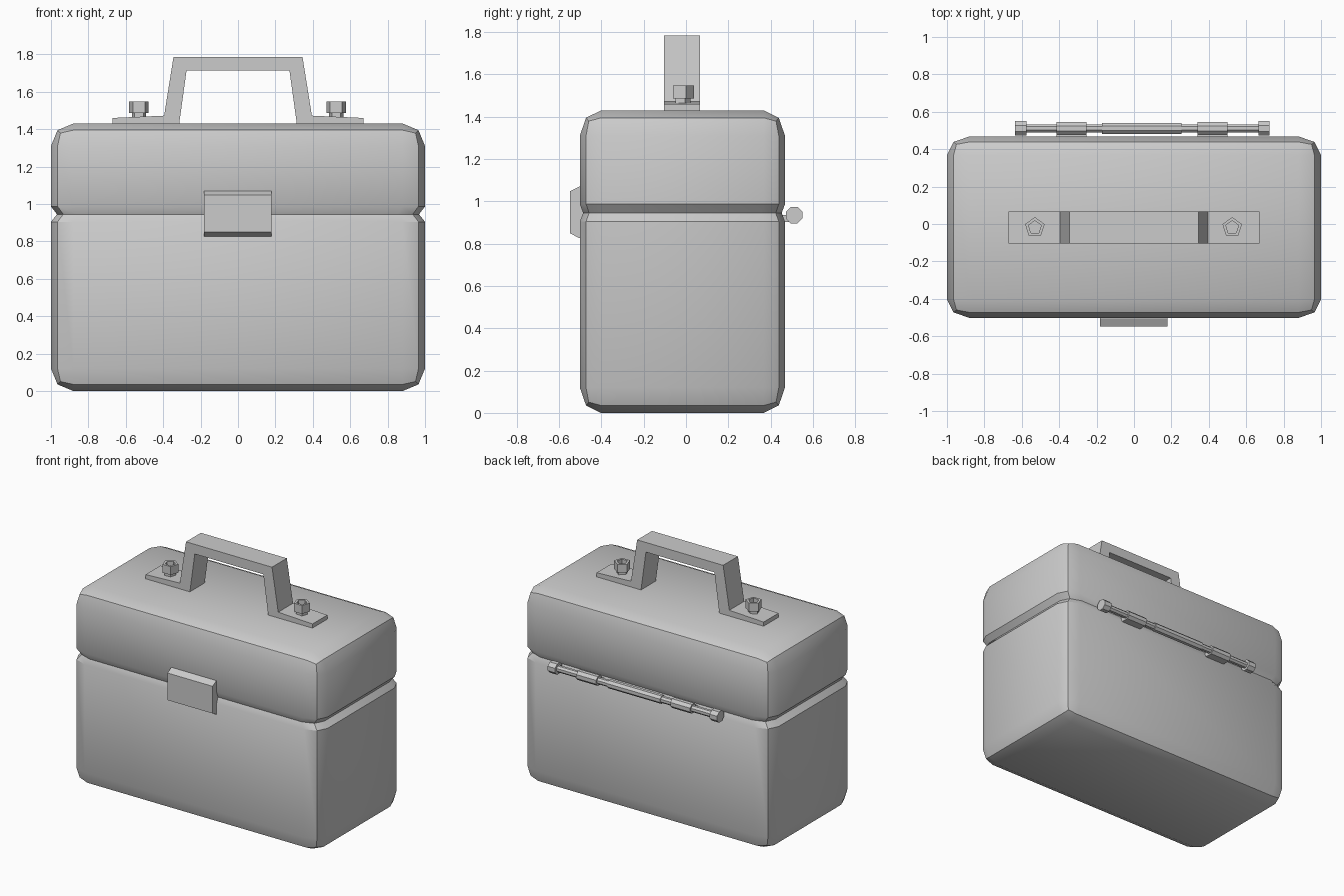
import bpy, bmesh, math
from mathutils import Vector

if "Cube" in bpy.data.objects:
    bpy.data.objects.remove(bpy.data.objects["Cube"])

CY = -0.017  # centre of the box in y


def finish(bm, name, smooth=False):
    bmesh.ops.recalc_face_normals(bm, faces=bm.faces)
    me = bpy.data.meshes.new(name)
    bm.to_mesh(me)
    bm.free()
    ob = bpy.data.objects.new(name, me)
    bpy.context.collection.objects.link(ob)
    if smooth:
        bpy.ops.object.select_all(action='DESELECT')
        ob.select_set(True)
        bpy.context.view_layer.objects.active = ob
        bpy.ops.object.shade_smooth_by_angle(angle=math.radians(30))
    return ob


def prism(bm, ring, lo, hi, axis):
    """Extrude a 2D ring along an axis from lo to hi; returns the far cap."""
    def at(p, d):
        q = list(p)
        q.insert(axis, d)
        return bm.verts.new(q)
    a = [at(p, lo) for p in ring]
    b = [at(p, hi) for p in ring]
    bm.faces.new(a)
    cap = bm.faces.new(b)
    for i in range(len(ring)):
        j = (i + 1) % len(ring)
        bm.faces.new((a[i], a[j], b[j], b[i]))
    return cap


def ngon(n, r, cx, cy, start):
    return [(cx + r * math.cos(start + 2 * math.pi * i / n),
             cy + r * math.sin(start + 2 * math.pi * i / n)) for i in range(n)]


# Box with lid: bevelled block with a V groove at the seam
H, D, B = 1.43, 0.485, 0.12
bm = bmesh.new()
bmesh.ops.create_cube(bm, size=2)
bmesh.ops.scale(bm, vec=(1, D * 1.2, H / 2), verts=bm.verts)
bmesh.ops.translate(bm, vec=(0, 0, H / 2), verts=bm.verts)
bmesh.ops.bevel(bm, geom=bm.edges[:], offset=B, offset_type='OFFSET',
                segments=2, profile=0.5, affect='EDGES')
bmesh.ops.scale(bm, vec=(1, 1 / 1.2, 1), verts=bm.verts)
for z in (0.905, 0.945, 0.987):
    bmesh.ops.bisect_plane(bm, geom=bm.verts[:] + bm.edges[:] + bm.faces[:],
                           plane_co=(0, 0, z), plane_no=(0, 0, 1))
for v in bm.verts:
    if abs(v.co.z - 0.945) < 0.002:
        v.co.x *= 0.968
        v.co.y *= 0.968
bmesh.ops.translate(bm, vec=(0, CY, 0), verts=bm.verts)
finish(bm, "box_with_lid", smooth=True)

# Carrying handle with flat feet
half = [(-0.315, 1.425), (-0.67, 1.425), (-0.67, 1.46), (-0.395, 1.472), (-0.345, 1.785)]
inner = (-0.275, 1.715)
outline = [inner] + half + [(-x, z) for x, z in reversed(half)] + [(-inner[0], inner[1])]
bm = bmesh.new()
prism(bm, outline, -0.103, 0.067, 1)
finish(bm, "handle")

# Five-sided bolts with a socket
for name, x in (("left_bolt", -0.53), ("right_bolt", 0.525)):
    bm = bmesh.new()
    up = math.pi / 2
    prism(bm, ngon(5, 0.04, x, -0.018, up), 1.455, 1.49, 2)
    cap = prism(bm, ngon(5, 0.055, x, -0.018, up), 1.487, 1.548, 2)
    bm.normal_update()
    bmesh.ops.inset_region(bm, faces=[cap], thickness=0.019)
    socket = bmesh.ops.extrude_discrete_faces(bm, faces=[cap])["faces"][0]
    bmesh.ops.translate(bm, vec=(0, 0, -0.03), verts=socket.verts)
    finish(bm, name)

# Front latch with chamfered top and bottom
bm = bmesh.new()
prism(bm, [(-0.48, 1.07), (-0.505, 1.07), (-0.549, 1.047),
           (-0.549, 0.85), (-0.505, 0.826), (-0.48, 0.826)], -0.182, 0.18, 0)
finish(bm, "latch")

# Rear hinge: rod, end caps and barrels
HY, HZ = 0.511, 0.935
bm = bmesh.new()
for x0, x1, r in ((-0.6, 0.69, 0.024),
                  (-0.635, -0.575, 0.042), (0.665, 0.725, 0.042),
                  (-0.415, -0.255, 0.036), (0.34, 0.5, 0.036),
                  (-0.17, 0.255, 0.031)):
    prism(bm, ngon(8, r, HY, HZ, math.pi / 8), x0, x1, 0)
finish(bm, "hinge_pin")

# Hinge leaves joining the barrels to the box
bm = bmesh.new()
for x0, x1 in ((-0.415, -0.255), (0.34, 0.5)):
    prism(bm, [(0.44, 0.902), (0.51, 0.902), (0.51, 0.935), (0.44, 0.935)], x0, x1, 0)
finish(bm, "hinge_leaves")
